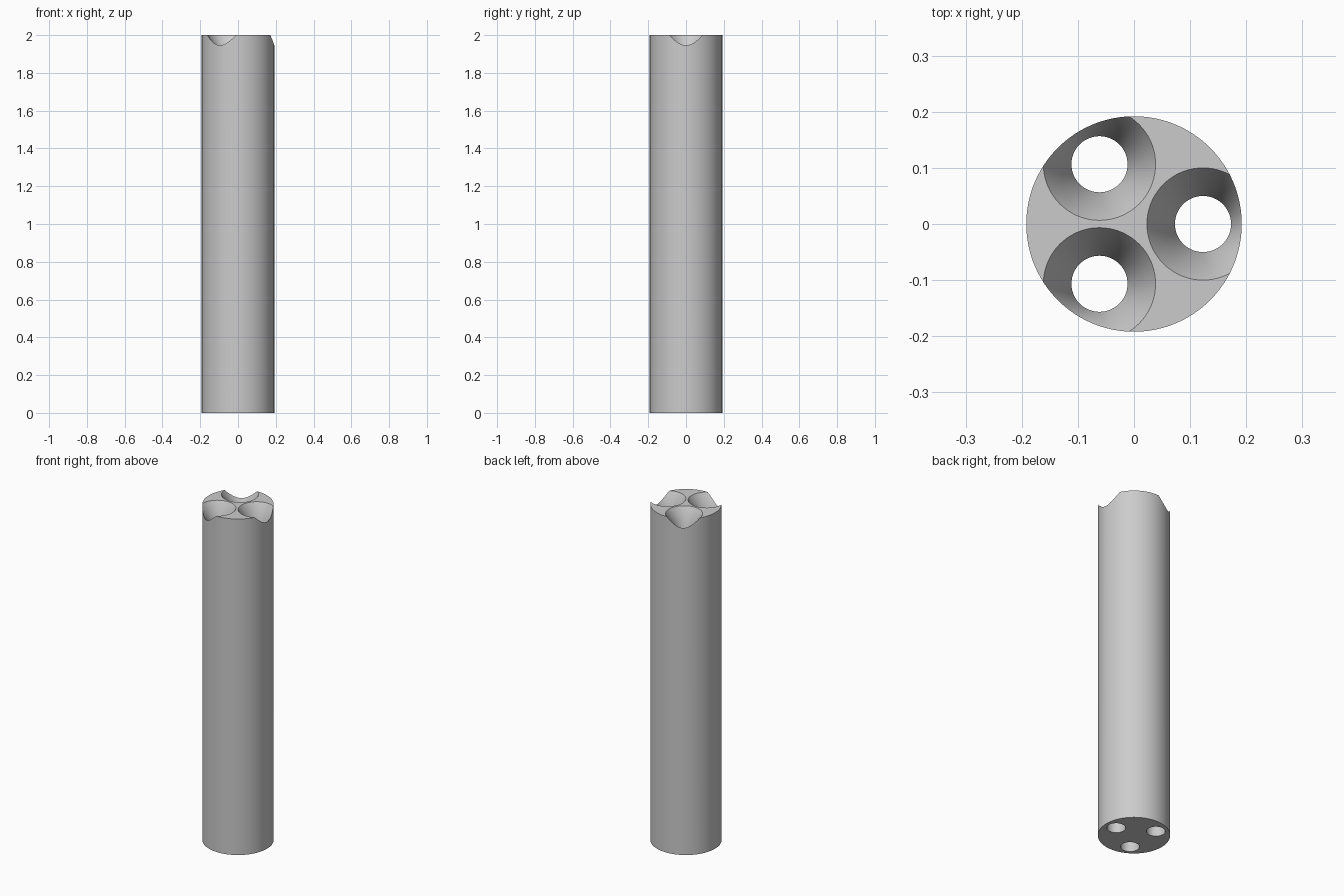
import bpy
import bmesh
from math import radians, sin, cos, tau
from mathutils import Matrix, Vector

cube = bpy.data.objects.get("Cube")
if cube:
    bpy.data.objects.remove(cube, do_unlink=True)

HEIGHT, RADIUS = 2.0, 0.192
HOLE_RADIUS, SINK_RADIUS, HOLE_OFFSET = 0.05, 0.1, 0.123
SLOPE = 1.732  # countersink wall rises at 60 degrees
SINK_DEPTH = (SINK_RADIUS - HOLE_RADIUS) * SLOPE
MARGIN = 0.05

grey = bpy.data.materials.new("plain grey")
grey.use_nodes = True
grey.diffuse_color = (0.6, 0.6, 0.6, 1)
grey.node_tree.nodes["Principled BSDF"].inputs["Base Color"].default_value = (0.6, 0.6, 0.6, 1)


def turned_solid(name, profile, sides, offset=Vector()):
    """Closed solid of revolution from (radius, z) points, bottom to top."""
    bm = bmesh.new()
    rings = [[bm.verts.new(offset + Vector((r * cos(tau * i / sides), r * sin(tau * i / sides), z)))
              for i in range(sides)] for r, z in profile]
    for low, high in zip(rings, rings[1:]):
        for i in range(sides):
            j = (i + 1) % sides
            bm.faces.new((low[i], low[j], high[j], high[i]))
    bm.faces.new(rings[0][::-1])
    bm.faces.new(rings[-1])
    mesh = bpy.data.meshes.new(name)
    bm.to_mesh(mesh)
    bm.free()
    mesh.materials.append(grey)
    obj = bpy.data.objects.new(name, mesh)
    bpy.context.collection.objects.link(obj)
    return obj


# Round rod
rod = turned_solid("drilled_rod", [(RADIUS, 0), (RADIUS, HEIGHT)], 128)
bpy.context.view_layer.objects.active = rod
rod.select_set(True)

# Three through holes, each with a conical countersink at the top
bore_profile = [
    (HOLE_RADIUS, -MARGIN),
    (HOLE_RADIUS, HEIGHT - SINK_DEPTH),
    (SINK_RADIUS + MARGIN / SLOPE, HEIGHT + MARGIN),
]
for k in range(3):
    centre = Matrix.Rotation(tau * k / 3, 3, 'Z') @ Vector((HOLE_OFFSET, 0, 0))
    cutter = turned_solid("hole_cutter", bore_profile, 72, centre)
    cutter.hide_render = True
    cut = rod.modifiers.new("hole", 'BOOLEAN')
    cut.operation = 'DIFFERENCE'
    cut.solver = 'EXACT'
    cut.object = cutter
    bpy.ops.object.modifier_apply(modifier=cut.name)
    bpy.data.objects.remove(cutter, do_unlink=True)

# Smooth round walls, crisp rims
bpy.ops.object.shade_smooth_by_angle(angle=radians(32))
